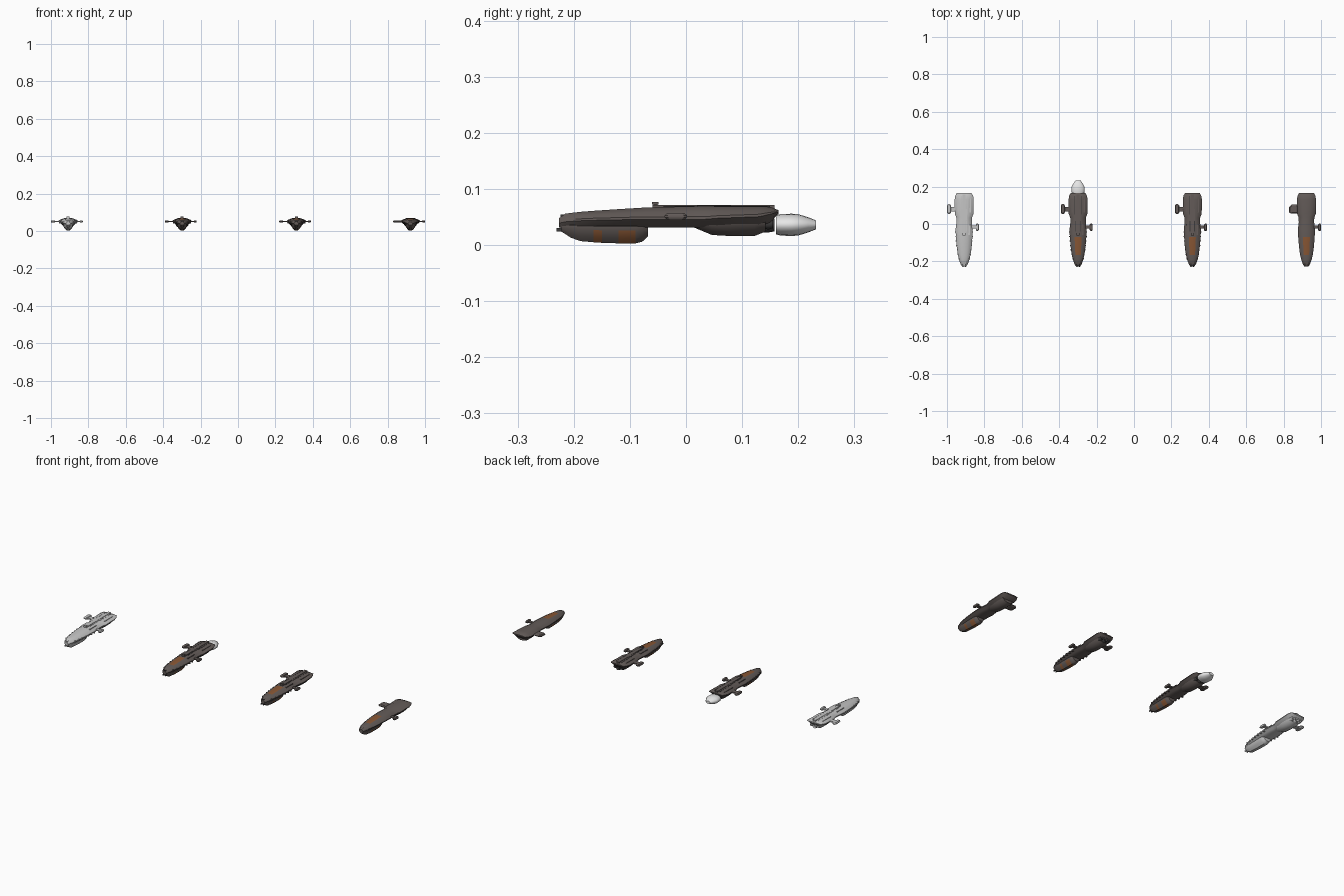
import bpy, bmesh, math
from mathutils import Matrix, Vector

if "Cube" in bpy.data.objects:
    bpy.data.objects.remove(bpy.data.objects["Cube"])


def material(name, rgb):
    m = bpy.data.materials.new(name)
    m.diffuse_color = (*rgb, 1)
    m.use_nodes = True
    m.node_tree.nodes["Principled BSDF"].inputs["Base Color"].default_value = m.diffuse_color
    return m


PALE = material("pale grey", (0.56, 0.56, 0.56))
BROWN = material("brown grey", (0.125, 0.105, 0.098))
ORANGE = material("rust orange", (0.25, 0.095, 0.035))
DARK = material("charcoal", (0.045, 0.043, 0.043))
WHITE = material("white glow", (0.85, 0.85, 0.85))


def finish(bm, name, mats, x0, rule=None, smooth=None):
    bmesh.ops.recalc_face_normals(bm, faces=bm.faces)
    if rule:
        for f in bm.faces:
            f.material_index = int(bool(rule(f.calc_center_median(), f.normal)))
    me = bpy.data.meshes.new(name)
    bm.to_mesh(me)
    bm.free()
    ob = bpy.data.objects.new(name, me)
    bpy.context.collection.objects.link(ob)
    for m in mats:
        me.materials.append(m)
    ob.location.x = x0
    if smooth:
        bpy.ops.object.select_all(action='DESELECT')
        ob.select_set(True)
        bpy.context.view_layer.objects.active = ob
        bpy.ops.object.shade_smooth_by_angle(angle=math.radians(smooth))
    return ob


def loft(name, half, stations, mats, x0, rule=None, smooth=32):
    """Skin a mirrored half profile along y; stations are y, width, top, middle, bottom."""
    bm = bmesh.new()
    ring_shape = half + [(-x, z) for x, z in reversed(half)]
    rings = []
    for y, w, top, mid, bot in stations:
        rings.append([bm.verts.new((fx * w, y, mid + (fz * (top - mid) if fz > 0 else -fz * (bot - mid))))
                      for fx, fz in ring_shape])
    n = len(ring_shape)
    for a, b in zip(rings, rings[1:]):
        for i in range(n):
            bm.faces.new((a[i], a[(i + 1) % n], b[(i + 1) % n], b[i]))
    bm.faces.new(rings[0])
    bm.faces.new(rings[-1])
    return finish(bm, name, mats, x0, rule, smooth)


def boxes(name, items, mat, x0):
    """Boxes given as (x1, x2, y1, y2, z1, z2), joined as one part."""
    bm = bmesh.new()
    for x1, x2, y1, y2, z1, z2 in items:
        m = Matrix.Translation(((x1 + x2) / 2, (y1 + y2) / 2, (z1 + z2) / 2)) @ \
            Matrix.Diagonal((x2 - x1, y2 - y1, z2 - z1, 1))
        bmesh.ops.create_cube(bm, size=1, matrix=m)
    return finish(bm, name, [mat], x0)


def mirrored(items):
    return items + [(-b, -a, c, d, e, f) for a, b, c, d, e, f in items]


def turned(name, profile, mat, x0, cx, cz, sides=12):
    """Lathe about y; profile is (y, radius)."""
    bm = bmesh.new()
    rings = [[bm.verts.new((cx + r * math.cos(math.tau * i / sides), y, cz + r * math.sin(math.tau * i / sides)))
              for i in range(sides)] for y, r in profile]
    for a, b in zip(rings, rings[1:]):
        for i in range(sides):
            bm.faces.new((a[i], a[(i + 1) % sides], b[(i + 1) % sides], b[i]))
    bm.faces.new(rings[0])
    bm.faces.new(rings[-1])
    return finish(bm, name, [mat], x0, None, 40)


def plate(name, outline, z, mid, mat, x0):
    """Flat lens-edged pod: outline at mid height, shrunk above and below."""
    bm = bmesh.new()
    c = sum((Vector(p) for p in outline), Vector((0, 0))) / len(outline)
    rings = []
    for s, dz in ((0.75, -mid), (1, -mid * 0.3), (1, mid * 0.3), (0.75, mid)):
        rings.append([bm.verts.new((*(c + (Vector(p) - c) * s), z + dz)) for p in outline])
    n = len(outline)
    for a, b in zip(rings, rings[1:]):
        for i in range(n):
            bm.faces.new((a[i], a[(i + 1) % n], b[(i + 1) % n], b[i]))
    bm.faces.new(rings[0])
    bm.faces.new(rings[-1])
    return finish(bm, name, [mat], x0)


HULL = [(0.42, 1), (0.78, 0.55), (1, 0.12), (1, -0.12), (0.72, -0.7), (0.5, -1)]
POD = [(0.5, 1), (1, 0.5), (0.95, 0), (0.65, -0.6), (0.3, -1)]

HULL_Y = [(-0.226, 0.012, 0.048, 0.040, 0.031), (-0.215, 0.019, 0.056, 0.043, 0.030),
          (-0.19, 0.028, 0.059, 0.045, 0.030), (-0.165, 0.034, 0.061, 0.046, 0.030),
          (-0.12, 0.040, 0.064, 0.047, 0.030), (-0.07, 0.044, 0.067, 0.048, 0.031),
          (-0.03, 0.046, 0.068, 0.048, 0.031), (0.01, 0.041, 0.069, 0.048, 0.031),
          (0.035, 0.042, 0.069, 0.048, 0.031), (0.055, 0.050, 0.069, 0.050, 0.031),
          (0.13, 0.051, 0.069, 0.053, 0.032), (0.15, 0.048, 0.068, 0.057, 0.040),
          (0.165, 0.040, 0.062, 0.059, 0.056)]
CHIN_Y = [(-0.222, 0.011, 0.038, 0.032, 0.024), (-0.205, 0.018, 0.040, 0.030, 0.013),
          (-0.188, 0.023, 0.040, 0.028, 0.007), (-0.165, 0.026, 0.040, 0.027, 0.005),
          (-0.15, 0.027, 0.040, 0.026, 0.004), (-0.12, 0.028, 0.040, 0.026, 0.003),
          (-0.09, 0.028, 0.040, 0.026, 0.003), (-0.078, 0.026, 0.040, 0.026, 0.006),
          (-0.068, 0.021, 0.038, 0.026, 0.015)]
STERN_Y = [(0.015, 0.018, 0.040, 0.034, 0.031), (0.046, 0.034, 0.045, 0.035, 0.018),
           (0.08, 0.037, 0.045, 0.035, 0.016), (0.122, 0.037, 0.045, 0.035, 0.016),
           (0.142, 0.033, 0.045, 0.036, 0.024)]


def chin_mark(c, n):
    return n.y < 0.7 and (-0.12 < c.y < -0.09 or -0.165 < c.y < -0.15) and c.z < 0.028


def ship(label, x0, base, mark, detail, trim, flame=False):
    # main bodies
    loft(label + "_hull", HULL, HULL_Y, [base, mark], x0,
         lambda c, n: n.z > 0.8 and -0.165 < c.y < -0.07 and abs(c.x) < 0.01)
    loft(label + "_chin_pod", POD, CHIN_Y, [base, mark], x0, chin_mark)
    loft(label + "_stern_pod", POD, STERN_Y, [base], x0)
    # side outriggers, one on each side at different stations
    plate(label + "_left_pod", [(-0.092 if not detail else -0.09, 0.062), (-0.092, 0.092), (-0.08, 0.103),
                                (-0.045, 0.103), (-0.045, 0.055), (-0.082, 0.055)] if not detail else
          [(-0.092, 0.060), (-0.092, 0.100), (-0.087, 0.106), (-0.076, 0.106), (-0.070, 0.098),
           (-0.070, 0.062), (-0.076, 0.054), (-0.087, 0.054)], 0.051, 0.006, base, x0)
    plate(label + "_right_pod", [(0.062, -0.032), (0.062, -0.004), (0.067, 0.002), (0.074, 0.002),
                                 (0.078, -0.004), (0.078, -0.032), (0.074, -0.038), (0.067, -0.038)],
          0.051, 0.006, base, x0)
    boxes(label + "_outrigger_arms", [(-0.075, -0.03, 0.066, 0.09, 0.047, 0.054),
                                      (0.03, 0.066, -0.024, -0.008, 0.047, 0.054)], base, x0)
    if not detail:
        return
    # dorsal spine and deck panels
    boxes(label + "_spine", [(-0.008, 0.008, -0.06, 0.158, 0.064, 0.0715),
                             (-0.014, 0.014, 0.02, 0.08, 0.064, 0.0705)], base, x0)
    boxes(label + "_deck_panels", mirrored([(0.022, 0.036, 0.062, 0.135, 0.055, 0.0655),
                                            (0.020, 0.030, -0.06, 0.0, 0.055, 0.066)]), base, x0)
    boxes(label + "_deck_grooves", mirrored([(0.0155, 0.018, 0.05, 0.15, 0.062, 0.0697),
                                             (0.010, 0.014, -0.04, 0.015, 0.062, 0.0696)]), trim, x0)
    # sensor mast and nose probes
    boxes(label + "_sensor_mast", [(-0.003, 0.003, -0.058, -0.051, 0.066, 0.074),
                                   (-0.008, 0.008, -0.061, -0.049, 0.072, 0.077)], base, x0)
    boxes(label + "_nose_probes", mirrored([(0.004, 0.009, -0.231, -0.21, 0.024, 0.030)])
          + [(-0.007, 0.007, -0.224, -0.205, 0.047, 0.054)], trim, x0)
    # ribs along the forward edges
    ribs = []
    for i in range(7):
        y = -0.19 + i * 0.024
        w = 0.029 + 0.017 * math.sin(i / 6 * math.pi / 2)
        ribs.append((w - 0.012, w + 0.002, y, y + 0.007, 0.041, 0.050))
    boxes(label + "_edge_ribs", mirrored(ribs), base, x0)
    # engines
    for side, cx in (("left", -0.022), ("right", 0.022)):
        turned(label + "_%s_nozzle" % side, [(0.12, 0.009), (0.148, 0.010), (0.155, 0.008), (0.149, 0.006)],
               trim, x0, cx, 0.038)
    turned(label + "_main_nozzle", [(0.12, 0.012), (0.145, 0.014), (0.158, 0.0115), (0.148, 0.008)],
           trim, x0, 0, 0.036)
    if flame:
        f = turned(label + "_exhaust_glow", [(0.16, 0.030), (0.168, 0.034), (0.188, 0.0355), (0.20, 0.034),
                                             (0.218, 0.024), (0.232, 0.014)], WHITE, x0, 0, 0, 16)
        f.scale.z = 0.56
        f.location.z = 0.036


# the row: plain model, burning engine, idle, simplified
ship("plain_ship", -0.908, PALE, PALE, True, PALE)
ship("burning_ship", -0.299, BROWN, ORANGE, True, DARK, True)
ship("idle_ship", 0.312, BROWN, ORANGE, True, DARK)
ship("simple_ship", 0.922, BROWN, ORANGE, False, DARK)
